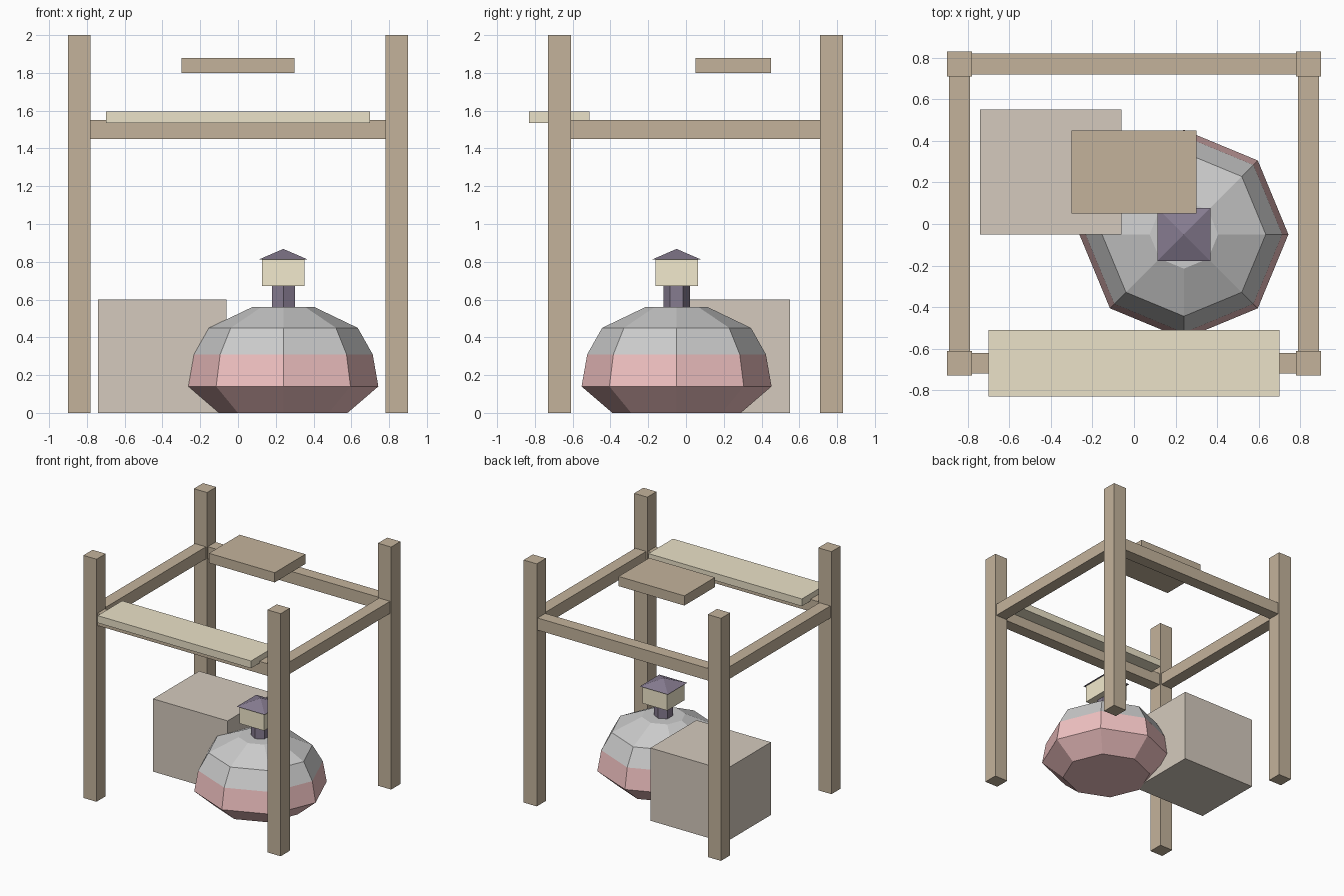
import bpy, bmesh, math
from mathutils import Matrix

if "Cube" in bpy.data.objects:
    bpy.data.objects.remove(bpy.data.objects["Cube"])


def mat(name, r, g, b):
    m = bpy.data.materials.new(name)
    m.diffuse_color = (r, g, b, 1)
    m.use_nodes = True
    m.node_tree.nodes["Principled BSDF"].inputs["Base Color"].default_value = m.diffuse_color
    return m


WOOD = mat("brown_wood", 0.55, 0.45, 0.33)
PALE = mat("pale_wood", 0.83, 0.76, 0.58)
STONE = mat("taupe_stone", 0.66, 0.59, 0.51)
RED = mat("dusty_red", 0.88, 0.54, 0.54)
GREY = mat("light_grey", 0.8, 0.8, 0.8)
CREAM = mat("cream", 0.89, 0.82, 0.61)
DARK = mat("dark_plum", 0.24, 0.20, 0.28)


def finish(name, bm, *mats):
    bmesh.ops.recalc_face_normals(bm, faces=bm.faces)
    me = bpy.data.meshes.new(name)
    bm.to_mesh(me)
    bm.free()
    for m in mats:
        me.materials.append(m)
    ob = bpy.data.objects.new(name, me)
    bpy.context.collection.objects.link(ob)
    return ob


def box(name, center, size, m):
    bm = bmesh.new()
    bmesh.ops.create_cube(bm, size=1, matrix=Matrix.Translation(center) @ Matrix.Diagonal((*size, 1)))
    return finish(name, bm, m)


def lathe(name, center, profile, sides, turn, mats, split=0):
    """Stack rings of (radius, z); bands from index split up use the second material."""
    bm = bmesh.new()
    rings = []
    for r, z in profile:
        angles = [turn + math.tau * i / sides for i in range(sides)]
        rings.append([bm.verts.new((center[0] + r * math.cos(a), center[1] + r * math.sin(a), z))
                      for a in angles])
    top_index = len(mats) - 1
    for k in range(len(rings) - 1):
        for i in range(sides):
            j = (i + 1) % sides
            f = bm.faces.new((rings[k][i], rings[k][j], rings[k + 1][j], rings[k + 1][i]))
            f.material_index = top_index if k >= split else 0
    bm.faces.new(rings[0])
    bm.faces.new(rings[-1]).material_index = top_index
    bmesh.ops.remove_doubles(bm, verts=bm.verts, dist=1e-5)
    return finish(name, bm, *mats)


# Four posts
PX, YF, YB = 0.84, -0.67, 0.77
for sx, side in ((-1, "left"), (1, "right")):
    for y, end in ((YF, "front"), (YB, "back")):
        box(f"{end}_{side}_post", (sx * PX, y, 1.0), (0.12, 0.12, 2.0), WOOD)
    # Side rails
    box(f"{side}_rail", (sx * PX, 0.05, 1.5), (0.10, 1.32, 0.10), WOOD)

# Front and back rails
for y, end in ((YF, "front"), (YB, "back")):
    box(f"{end}_rail", (0, y, 1.5), (1.56, 0.10, 0.10), WOOD)

# Counter plank, raised board and block
box("counter_plank", (0, -0.67, 1.565), (1.40, 0.32, 0.06), PALE)
box("raised_board", (0, 0.25, 1.84), (0.60, 0.40, 0.08), WOOD)
box("stone_block", (-0.40, 0.25, 0.30), (0.68, 0.60, 0.60), STONE)

# Two-tone faceted pot
C = (0.24, -0.05)
lathe("round_pot", C, [(0.34, 0), (0.503, 0.14), (0.473, 0.31), (0.394, 0.45), (0.165, 0.56)],
      8, 0, (RED, GREY), split=2)

# Neck, lantern head and pyramid roof
lathe("lantern_neck", C, [(0.07, 0.55), (0.07, 0.68)], 6, math.pi / 2, (DARK,))
box("lantern_head", (*C, 0.743), (0.225, 0.225, 0.143), CREAM)
bm = bmesh.new()
bmesh.ops.create_cone(bm, cap_ends=True, segments=4, radius1=0.18, radius2=0, depth=0.055,
                      matrix=Matrix.Translation((*C, 0.8405)) @ Matrix.Rotation(math.pi / 4, 4, "Z"))
bmesh.ops.remove_doubles(bm, verts=bm.verts, dist=1e-5)
finish("lantern_roof", bm, DARK)
